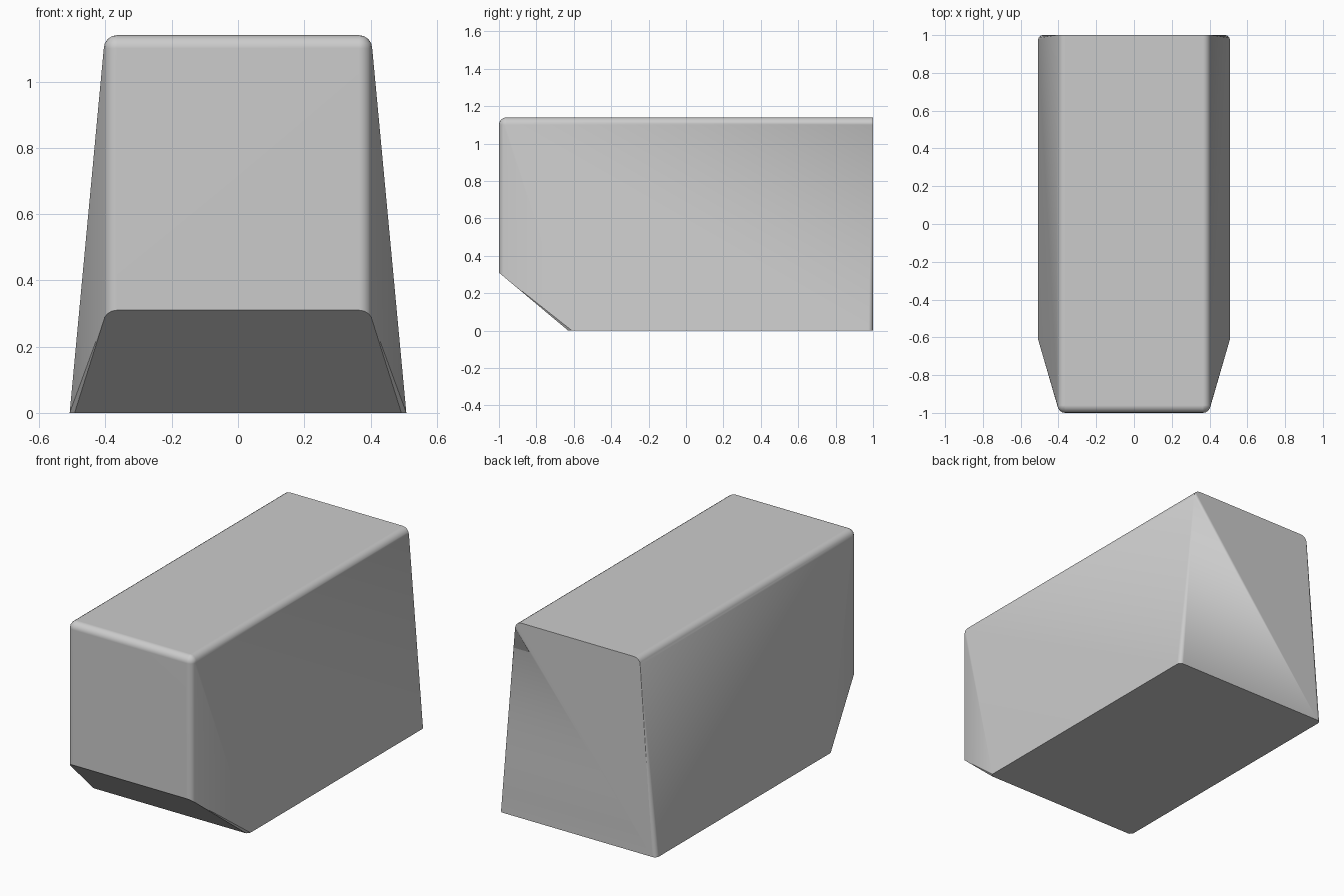
import bpy
import bmesh
from math import cos, sin, pi, radians

default = bpy.data.objects.get("Cube")
if default:
    bpy.data.objects.remove(default, do_unlink=True)

TOP, RADIUS, STEPS = 1.14, 0.04, 4
TOP_X, BASE_X = 0.405, 0.508
CX, CZ = TOP_X - RADIUS, TOP - RADIUS
angles = [i * pi / 2 / STEPS for i in range(STEPS + 1)]


def half_points():
    """Corner points of the left half."""
    pts = []
    for a in angles:
        c, s = RADIUS * cos(a), RADIUS * sin(a)
        # rounded top edge, ending flush at the back
        pts.append((CX + c, 1, CZ + s))
        # rounded ball corner at the top front
        for b in angles:
            pts.append((CX + c * cos(b), -1 + RADIUS - c * sin(b), CZ + s))
        # foot of the rounded front upright, cut along the sloping underside
        y = -1 + RADIUS - s
        pts.append((CX + c, y, 0.31 - 0.84 * (y + 1)))
        # small rounding on the rear lower corner
        r = 0.025
        pts.append((BASE_X - r + r * cos(a), 1 - r + r * sin(a), 0))
    # softened edge between front face and underside
    pts += [(CX, -1, 0.325), (CX, -0.985, 0.297)]
    # lower front corner
    pts += [(BASE_X, -0.61, 0), (BASE_X - 0.015, -0.63, 0)]
    return pts


# Tapered block: hull of both mirrored halves
bm = bmesh.new()
for x, y, z in half_points():
    for side in (1, -1):
        bm.verts.new((side * x, y, z))
bmesh.ops.remove_doubles(bm, verts=bm.verts, dist=0.0005)
bmesh.ops.convex_hull(bm, input=bm.verts)
loose = [v for v in bm.verts if not v.link_faces]
bmesh.ops.delete(bm, geom=loose, context='VERTS')
bmesh.ops.dissolve_limit(bm, angle_limit=radians(0.6), verts=bm.verts, edges=bm.edges)
bmesh.ops.recalc_face_normals(bm, faces=bm.faces)

mesh = bpy.data.meshes.new("tapered_block")
bm.to_mesh(mesh)
bm.free()
block = bpy.data.objects.new("tapered_block", mesh)
bpy.context.collection.objects.link(block)

# Plain grey surface
grey = bpy.data.materials.new("light_grey")
grey.use_nodes = True
colour = (0.6, 0.6, 0.6, 1)
grey.diffuse_color = colour
grey.node_tree.nodes["Principled BSDF"].inputs["Base Color"].default_value = colour
mesh.materials.append(grey)

# Smooth roundings, flat large faces
bpy.ops.object.select_all(action='DESELECT')
block.select_set(True)
bpy.context.view_layer.objects.active = block
bpy.ops.object.shade_smooth_by_angle(angle=radians(30))
normals = block.modifiers.new("even_shading", 'WEIGHTED_NORMAL')
normals.keep_sharp = True
